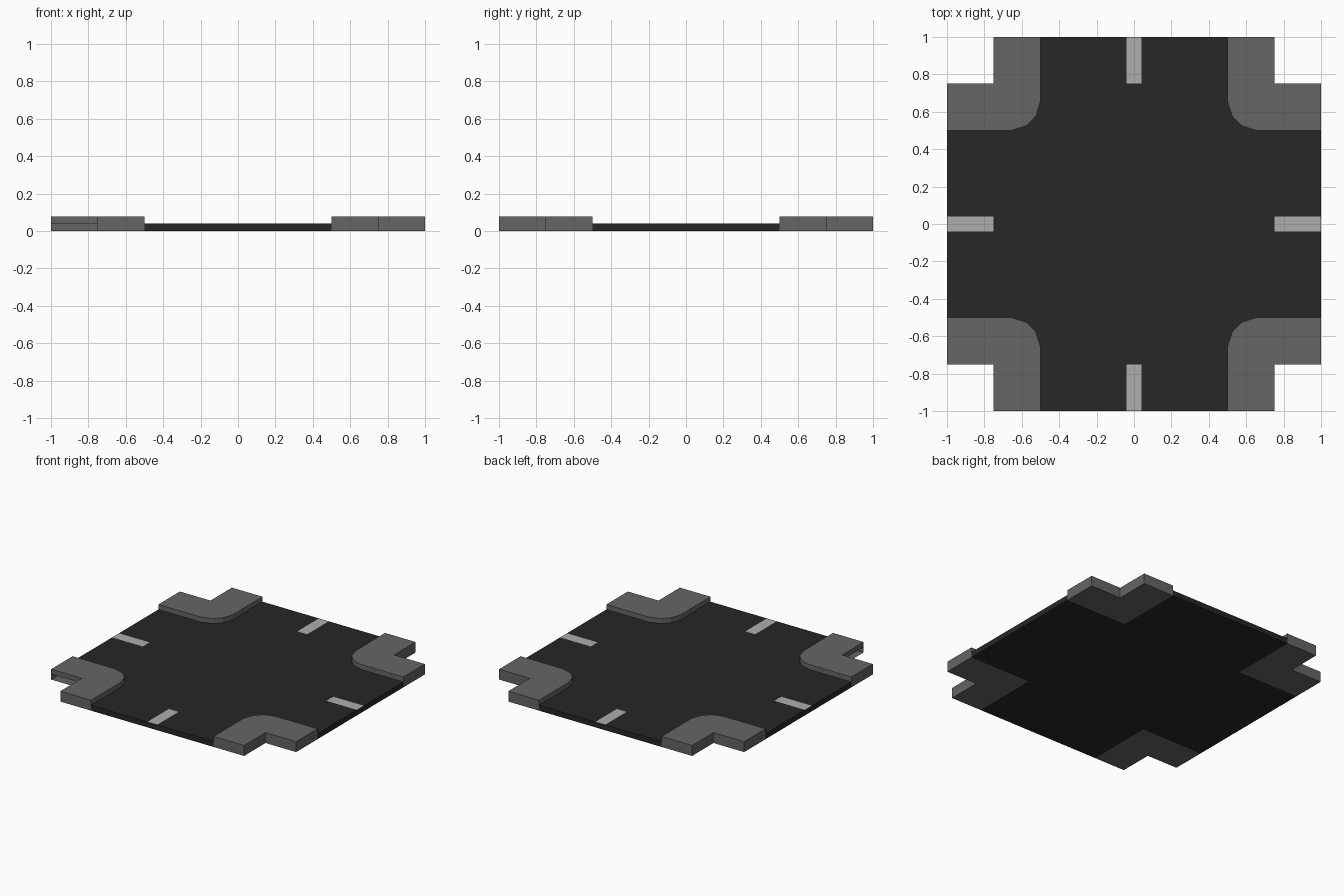
import bpy, bmesh

if "Cube" in bpy.data.objects:
    bpy.data.objects.remove(bpy.data.objects["Cube"])

ROAD_Z, CURB_Z = 0.04, 0.077
# Quarter profile of the rounded kerb, from the +x end to the +y end
KERB = [(1, 0.5), (0.655, 0.5), (0.575, 0.525), (0.525, 0.575), (0.5, 0.655), (0.5, 1)]
OUTER = [(1, 0.5), (1, 0.75), (0.75, 0.75), (0.75, 1), (0.5, 1)]


def turn(pts, k):
    for _ in range(k):
        pts = [(-y, x) for x, y in pts]
    return pts


def material(name, v):
    m = bpy.data.materials.new(name)
    m.diffuse_color = (v, v, v, 1)
    m.use_nodes = True
    m.node_tree.nodes["Principled BSDF"].inputs["Base Color"].default_value = m.diffuse_color
    return m


def flat(bm, pts, z, up=True):
    pts = pts if up else pts[::-1]
    bm.faces.new([bm.verts.new((x, y, z)) for x, y in pts])


def walls(bm, pts, z0, z1):
    for (ax, ay), (bx, by) in zip(pts, pts[1:]):
        bm.faces.new([bm.verts.new(c) for c in
                      ((ax, ay, z0), (bx, by, z0), (bx, by, z1), (ax, ay, z1))])


def finish(bm, name, mat):
    bmesh.ops.remove_doubles(bm, verts=bm.verts, dist=0.0001)
    me = bpy.data.meshes.new(name)
    bm.to_mesh(me)
    bm.free()
    me.materials.append(mat)
    bpy.context.collection.objects.link(bpy.data.objects.new(name, me))


asphalt = material("asphalt", 0.02)
concrete = material("concrete", 0.13)
paint = material("paint", 0.42)

# Road: top surface with slots for the lane markings, square-cornered underside
top, under = [], []
bm = bmesh.new()
for k in range(4):
    top += turn([(0.75, 0.04), (1, 0.04)] + KERB + [(0.04, 1), (0.04, 0.75)], k)
    under += turn([(1, 0.5), (0.5, 0.5), (0.5, 1)], k)
    walls(bm, turn([(1, -0.5), (1, -0.04), (1, 0.04), (1, 0.5)], k), 0, ROAD_Z)
flat(bm, top, ROAD_Z)
flat(bm, under, 0, up=False)
finish(bm, "road", asphalt)

for k in range(4):
    # Pavement corner: rounded kerb on top, square underside
    bm = bmesh.new()
    flat(bm, turn(OUTER + KERB[-2:0:-1], k), CURB_Z)
    flat(bm, turn(OUTER + [(0.5, 0.5)], k), 0, up=False)
    walls(bm, turn(KERB[::-1], k), ROAD_Z, CURB_Z)
    walls(bm, turn(OUTER[:2], k), 0, CURB_Z)
    walls(bm, turn(OUTER[3:], k), 0, CURB_Z)
    # The front-left corner's notch is open below road level
    walls(bm, turn(OUTER[1:4], k), ROAD_Z if k == 2 else 0, CURB_Z)
    finish(bm, f"pavement_corner_{k + 1}", concrete)

    # Lane marking, flush with the road
    bm = bmesh.new()
    flat(bm, turn([(0.75, -0.04), (1, -0.04), (1, 0.04), (0.75, 0.04)], k), ROAD_Z)
    finish(bm, f"lane_marking_{k + 1}", paint)
